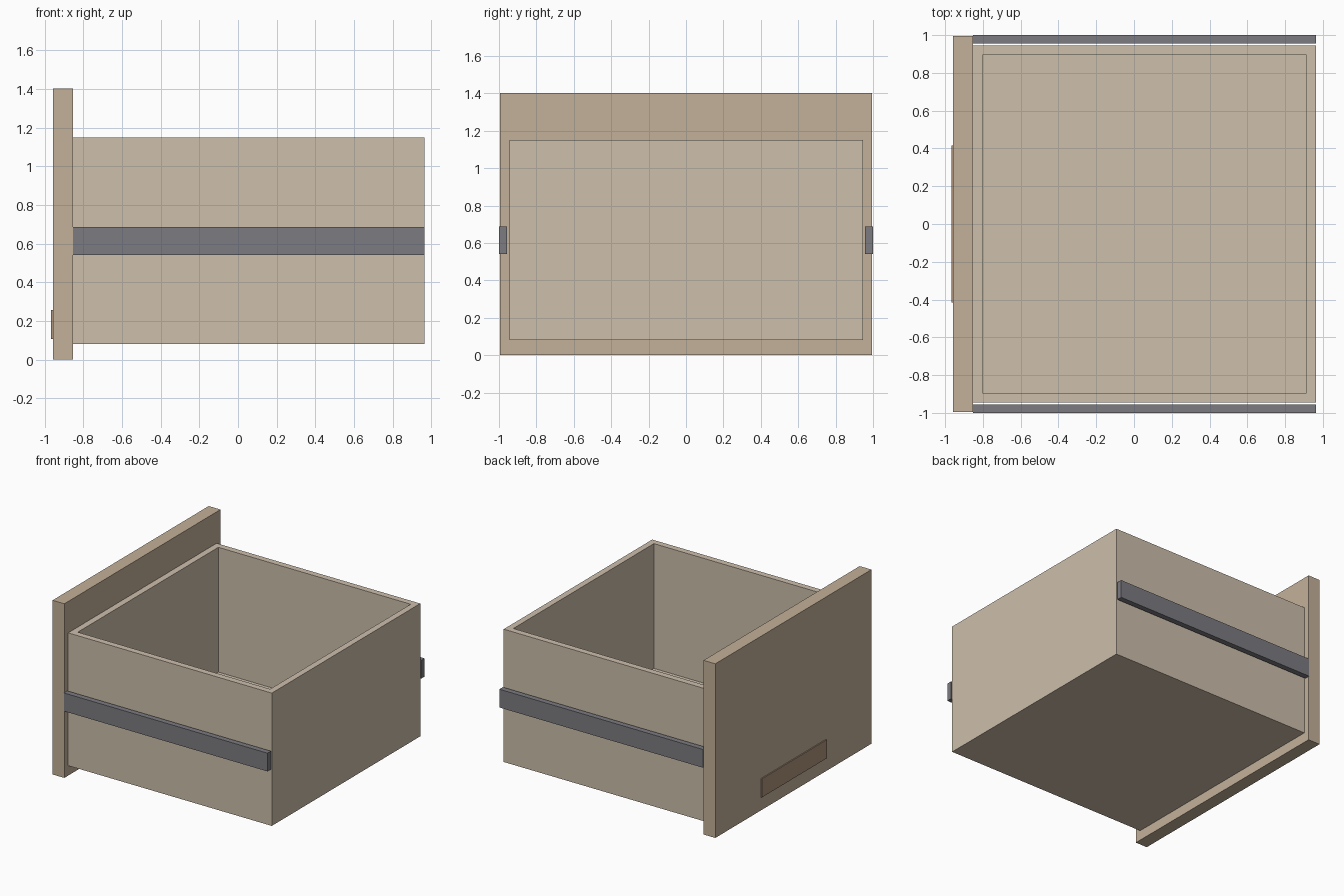
import bpy, bmesh
from mathutils import Vector

if "Cube" in bpy.data.objects:
    bpy.data.objects.remove(bpy.data.objects["Cube"])


def material(name, rgb):
    m = bpy.data.materials.new(name)
    m.diffuse_color = (*rgb, 1)
    m.use_nodes = True
    m.node_tree.nodes["Principled BSDF"].inputs["Base Color"].default_value = m.diffuse_color
    return m


def block(name, lo, hi, mat, wall=0, floor=0):
    """Box between two corners; wall > 0 hollows it from the top."""
    lo, hi = Vector(lo), Vector(hi)
    bm = bmesh.new()
    bmesh.ops.create_cube(bm, size=1)
    bmesh.ops.scale(bm, vec=hi - lo, verts=bm.verts)
    bmesh.ops.translate(bm, vec=(lo + hi) / 2, verts=bm.verts)
    if wall:
        top = max(bm.faces, key=lambda f: f.calc_center_median().z)
        bmesh.ops.inset_region(bm, faces=[top], thickness=wall)
        ext = bmesh.ops.extrude_discrete_faces(bm, faces=[top])
        verts = ext["faces"][0].verts
        bmesh.ops.translate(bm, vec=(0, 0, lo.z + floor - hi.z), verts=verts)
    bmesh.ops.recalc_face_normals(bm, faces=bm.faces)
    mesh = bpy.data.meshes.new(name)
    bm.to_mesh(mesh)
    bm.free()
    mesh.materials.append(mat)
    ob = bpy.data.objects.new(name, mesh)
    bpy.context.collection.objects.link(ob)
    return ob


panel_wood = material("panel_wood", (0.55, 0.44, 0.32))
box_wood = material("box_wood", (0.61, 0.52, 0.41))
pull_wood = material("pull_wood", (0.42, 0.29, 0.20))
steel = material("steel", (0.20, 0.20, 0.22))

# Open drawer tray
block("drawer_box", (-0.852, -0.945, 0.08), (0.963, 0.945, 1.15),
      box_wood, wall=0.071, floor=0.065)

# Face panel with a thin finger pull near its lower edge
block("face_panel", (-0.957, -0.994, 0), (-0.852, 0.994, 1.403), panel_wood)
block("finger_pull", (-0.966, -0.415, 0.107), (-0.95, 0.415, 0.257), pull_wood)

# Slide rails, one on each side
for side, y in (("right", -0.978), ("left", 0.978)):
    block(f"slide_rail_{side}", (-0.852, y - 0.022, 0.54),
          (0.963, y + 0.022, 0.687), steel)
